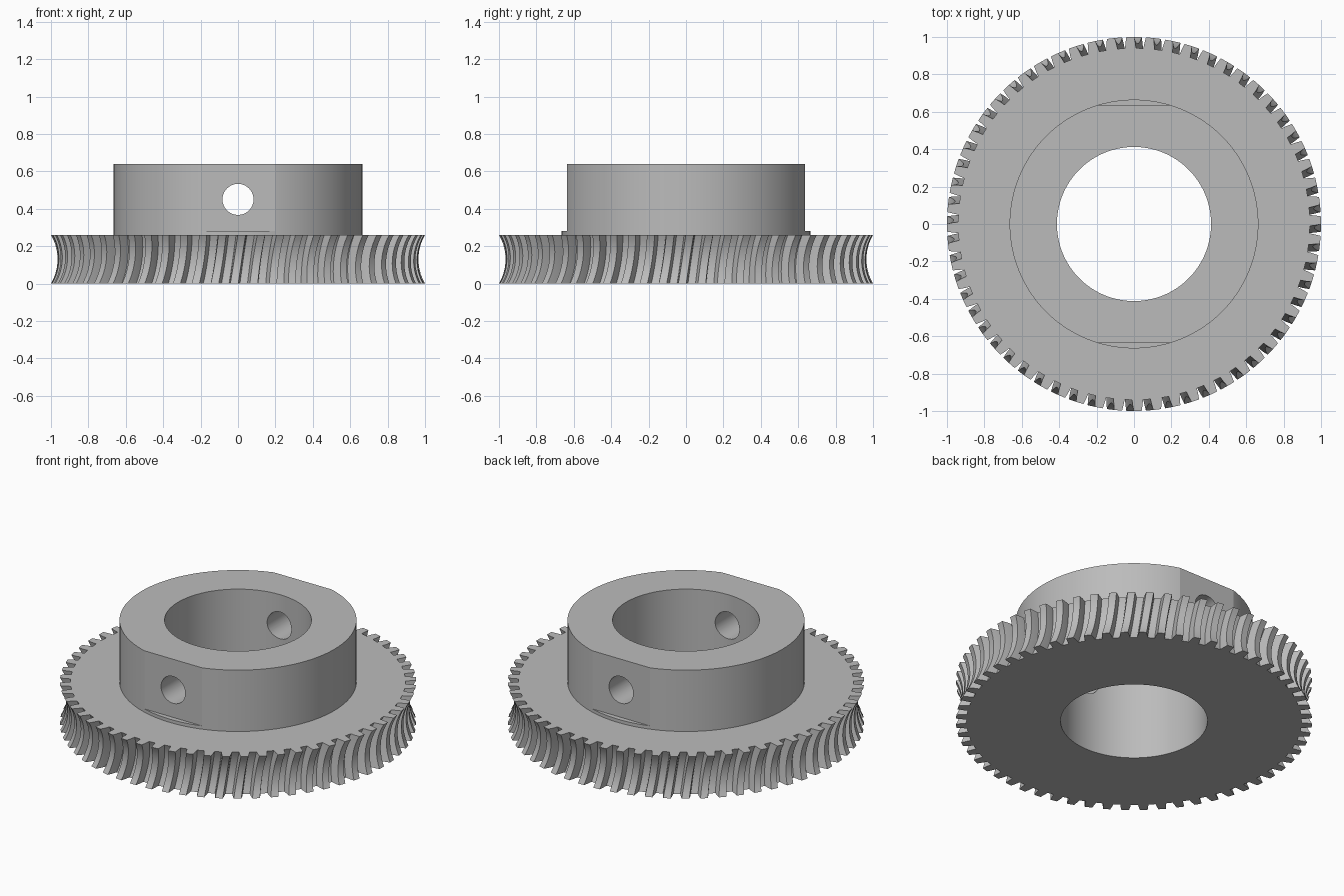
import bpy, bmesh
from math import sin, cos, pi, sqrt, radians

cube = bpy.data.objects.get("Cube")
if cube:
    bpy.data.objects.remove(cube, do_unlink=True)

# Main dimensions
TEETH, LEVELS, TWIST = 60, 12, 0.04
FACE_Z, HUB_Z = 0.26, 0.64
BORE_R, HUB_R, FLAT_Y = 0.412, 0.665, 0.635
THROAT_X, THROAT_R, DEPTH = 1.225, 0.26, 0.053

steel = bpy.data.materials.new("plain grey metal")
steel.use_nodes = True
GREY = (0.5, 0.5, 0.5, 1)
steel.diffuse_color = GREY
steel.node_tree.nodes["Principled BSDF"].inputs["Base Color"].default_value = GREY


def loft(name, rings):
    """Join equal rings of points into a closed, ring-shaped solid."""
    bm = bmesh.new()
    loops = [[bm.verts.new(p) for p in ring] for ring in rings]
    for a, b in zip(loops, loops[1:] + loops[:1]):
        for i in range(len(a)):
            j = (i + 1) % len(a)
            bm.faces.new((a[i], a[j], b[j], b[i]))
    bmesh.ops.recalc_face_normals(bm, faces=bm.faces)
    mesh = bpy.data.meshes.new(name)
    bm.to_mesh(mesh)
    bm.free()
    mesh.materials.append(steel)
    obj = bpy.data.objects.new(name, mesh)
    bpy.context.collection.objects.link(obj)
    return obj


def circle(r, z, n):
    return [(r * cos(2 * pi * i / n), r * sin(2 * pi * i / n), z) for i in range(n)]


def cut(obj, cutter):
    cutter.hide_render = True
    mod = obj.modifiers.new("cut", 'BOOLEAN')
    mod.operation, mod.solver, mod.object = 'DIFFERENCE', 'EXACT', cutter
    bpy.context.view_layer.objects.active = obj
    bpy.ops.object.modifier_apply(modifier=mod.name)
    bpy.data.objects.remove(cutter, do_unlink=True)


def smooth(obj, angle):
    bpy.ops.object.select_all(action='DESELECT')
    obj.select_set(True)
    bpy.context.view_layer.objects.active = obj
    bpy.ops.object.shade_smooth_by_angle(angle=radians(angle))


# Toothed wheel: slanted teeth with a hollow throat around the rim
half_tooth = [(-0.031, 0), (-0.027, 0.5), (-0.021, 1), (0.021, 1), (0.027, 0.5), (0.031, 0)]


def tooth_ring(t):
    z = FACE_Z * t
    ring = []
    for k in range(TEETH):
        for offset, height in half_tooth:
            a = 2 * pi * k / TEETH + offset + TWIST * (t - 0.5)
            reach = THROAT_R + DEPTH * (1 - height)
            r = THROAT_X - sqrt(reach ** 2 - (z - FACE_Z / 2) ** 2)
            ring.append((r * cos(a), r * sin(a), z))
    return ring


n = TEETH * len(half_tooth)
rim = [tooth_ring(i / LEVELS) for i in range(LEVELS + 1)]
wheel = loft("toothed_wheel", [circle(BORE_R, 0, n)] + rim + [circle(BORE_R, FACE_Z, n)])
smooth(wheel, 25)

# Hub collar with the same bore
hub = loft("hub_collar", [circle(BORE_R, FACE_Z, n), circle(HUB_R, FACE_Z, n),
                          circle(HUB_R, HUB_Z, n), circle(BORE_R, HUB_Z, n)])

# Flats on the front and back, leaving a thin ledge below
for side in (-1, 1):
    bpy.ops.mesh.primitive_cube_add(size=1, location=(0, side * (FLAT_Y + 0.1), 0.53))
    flat = bpy.context.object
    flat.scale = (1, 0.2, 0.5)
    cut(hub, flat)

# Cross hole through both walls
bpy.ops.mesh.primitive_cylinder_add(vertices=64, radius=0.083, depth=2,
                                    location=(0, 0, 0.45), rotation=(pi / 2, 0, 0))
cut(hub, bpy.context.object)
smooth(hub, 12)
